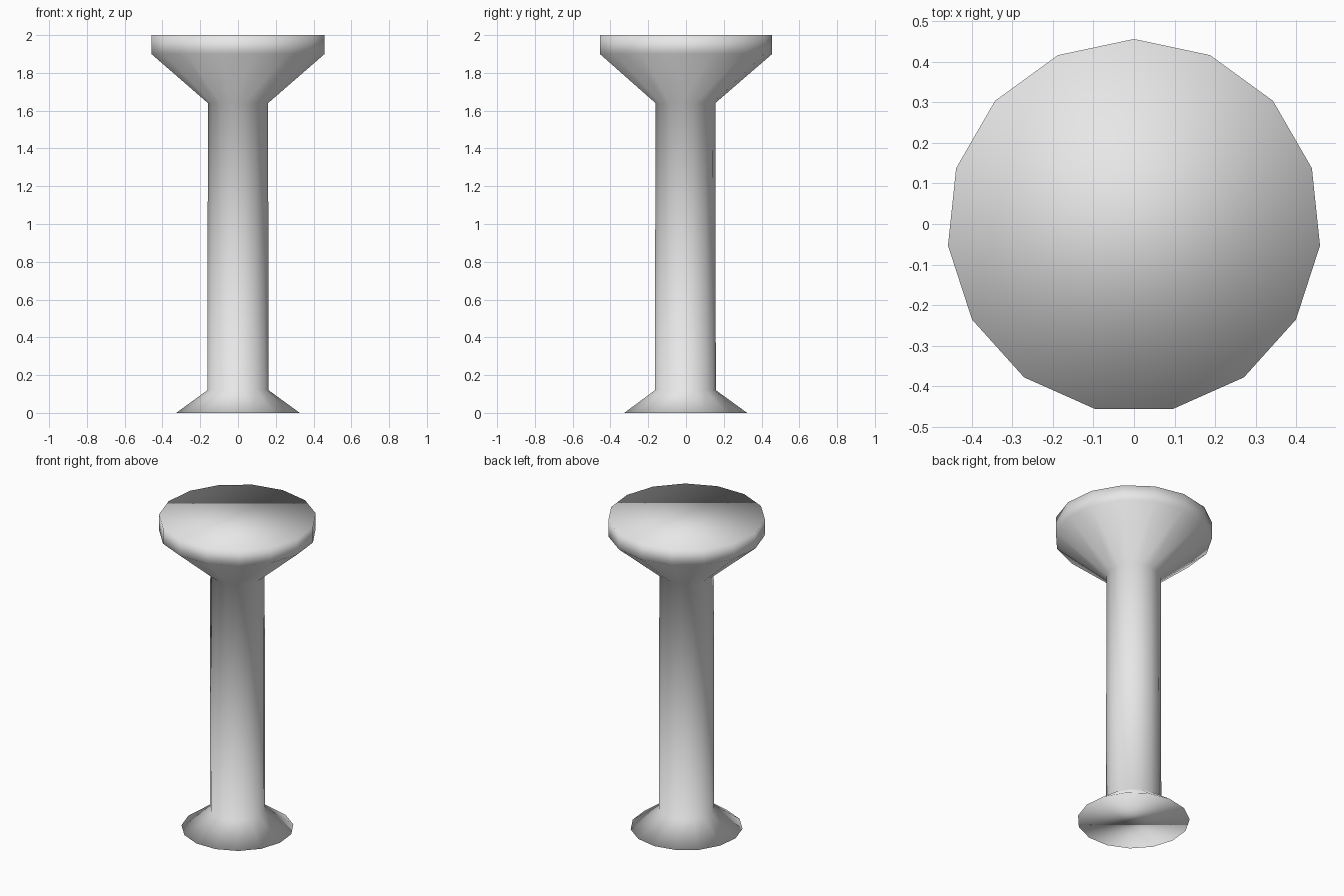
import bpy
import bmesh
from math import sin, cos, tau

cube = bpy.data.objects.get("Cube")
if cube:
    bpy.data.objects.remove(cube, do_unlink=True)

SIDES = 15
CENTRE_Y = -0.005  # odd-sided outline, centred by its bounds

# Radius and height, from the foot up to the lip
PROFILE = [(0.329, 0.0), (0.163, 0.12), (0.160, 1.64), (0.461, 1.90), (0.461, 2.0)]


def make_material(name, color):
    mat = bpy.data.materials.new(name)
    mat.use_nodes = True
    mat.diffuse_color = color
    mat.node_tree.nodes["Principled BSDF"].inputs["Base Color"].default_value = color
    return mat


def lathe(name, profile, mat):
    bm = bmesh.new()
    rings = []
    for radius, z in profile:
        rings.append([bm.verts.new((radius * sin(-tau * i / SIDES),
                                    radius * cos(tau * i / SIDES) + CENTRE_Y, z))
                      for i in range(SIDES)])
    # Side walls
    for low, high in zip(rings, rings[1:]):
        for i in range(SIDES):
            j = (i + 1) % SIDES
            bm.faces.new((low[i], low[j], high[j], high[i]))
    # Flat caps
    bm.faces.new(rings[0][::-1])
    bm.faces.new(rings[-1])
    for face in bm.faces:
        face.smooth = True
    bm.normal_update()
    mesh = bpy.data.meshes.new(name)
    bm.to_mesh(mesh)
    bm.free()
    mesh.materials.append(mat)
    obj = bpy.data.objects.new(name, mesh)
    bpy.context.collection.objects.link(obj)
    return obj


# Flared foot, slim column and broad top in one smooth turned piece
lathe("pedestal", PROFILE, make_material("light grey", (0.8, 0.8, 0.8, 1.0)))
